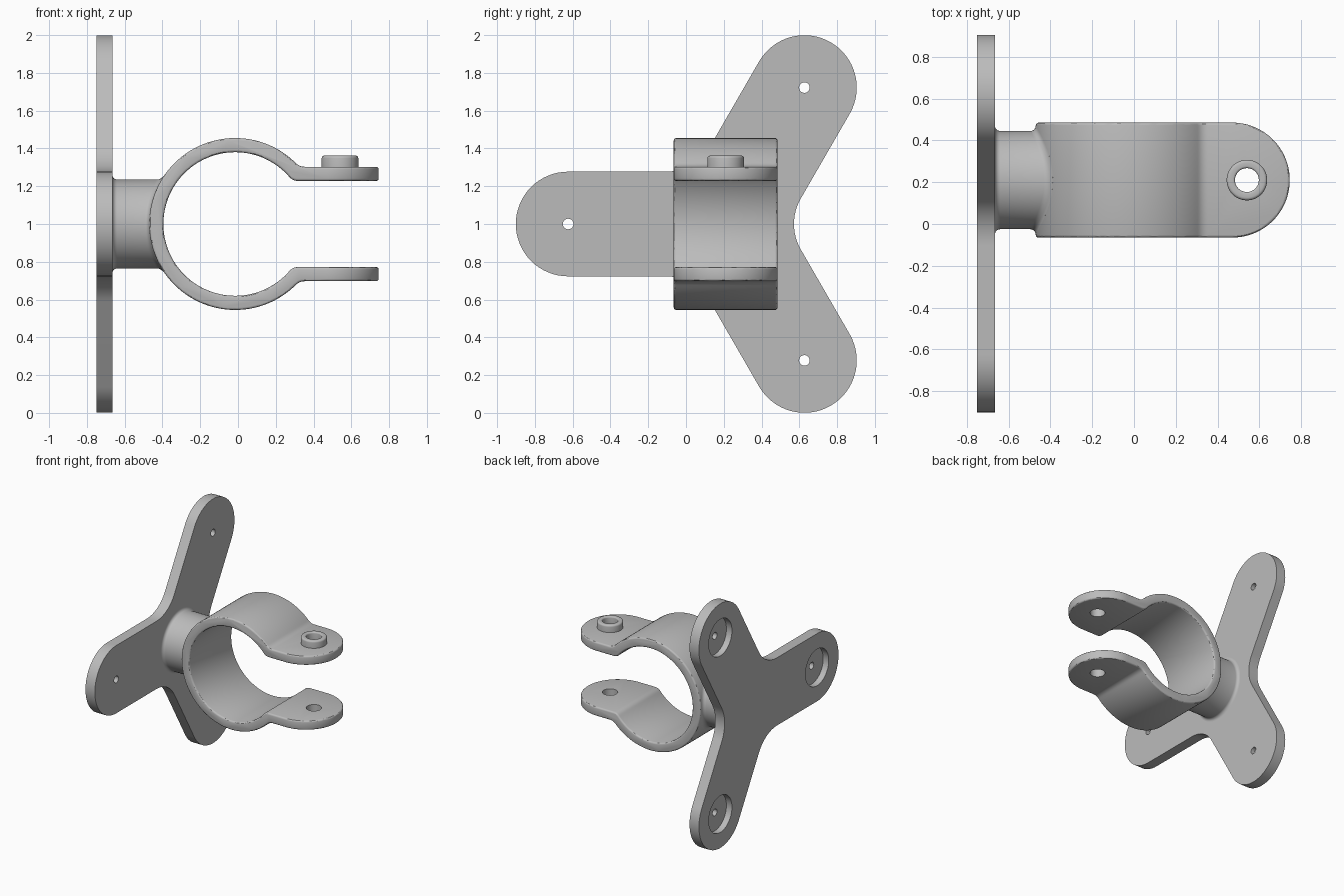
import bpy, bmesh
from math import sin, cos, pi, asin, sqrt, radians
from mathutils import Vector

if "Cube" in bpy.data.objects:
    bpy.data.objects.remove(bpy.data.objects["Cube"])

grey = bpy.data.materials.new("plain grey")
grey.use_nodes = True
colour = (0.5, 0.5, 0.5, 1)
grey.diffuse_color = colour
grey.node_tree.nodes["Principled BSDF"].inputs["Base Color"].default_value = colour

CY, CZ = 0.21, 1.0                       # shared centre line
PLATE_BACK, PLATE_FACE = -0.75, -0.665
ARM_HALF, ARM_REACH, WEB = 0.277, 0.834, 0.27
RING_X, OUTER, INNER = -0.015, 0.455, 0.38
EAR_IN, EAR_OUT = 0.228, 0.303           # ear heights from the centre line
WIDE, EAR_X, HOLE_X, HOLE = 0.275, 0.47, 0.54, 0.057
POST, FILLET = 0.235, 0.025


def loft(name, loops, caps=True, ring=False):
    """Skin equal-length point loops into one object."""
    bm = bmesh.new()
    rows = [[bm.verts.new(p) for p in loop] for loop in loops]
    n = len(rows[0])
    pairs = list(zip(rows, rows[1:])) + ([(rows[-1], rows[0])] if ring else [])
    for a, b in pairs:
        for i in range(n):
            j = (i + 1) % n
            bm.faces.new((a[i], a[j], b[j], b[i]))
    if caps and not ring:
        bm.faces.new(rows[0])
        bm.faces.new(rows[-1])
    bmesh.ops.recalc_face_normals(bm, faces=bm.faces)
    mesh = bpy.data.meshes.new(name)
    bm.to_mesh(mesh)
    bm.free()
    obj = bpy.data.objects.new(name, mesh)
    bpy.context.collection.objects.link(obj)
    mesh.materials.append(grey)
    return obj


def activate(obj):
    bpy.ops.object.select_all(action='DESELECT')
    obj.select_set(True)
    bpy.context.view_layer.objects.active = obj


def boolean(obj, cutter, operation):
    mod = obj.modifiers.new("cut", 'BOOLEAN')
    mod.operation, mod.solver, mod.object = operation, 'EXACT', cutter
    activate(obj)
    bpy.ops.object.modifier_apply(modifier=mod.name)
    bpy.data.objects.remove(cutter)


def smooth(obj):
    activate(obj)
    bpy.ops.object.shade_smooth_by_angle(angle=radians(30))


def arc(cx, cy, r, start, end, steps):
    return [(cx + r * cos(start + (end - start) * i / steps),
             cy + r * sin(start + (end - start) * i / steps)) for i in range(steps + 1)]


def disc_x(x, y, z, r, n=48):
    return [(x, y + r * cos(2 * pi * i / n), z + r * sin(2 * pi * i / n)) for i in range(n)]


def disc_z(x, y, z, r, n=48):
    return [(x + r * cos(2 * pi * i / n), y + r * sin(2 * pi * i / n), z) for i in range(n)]


def blend(a, corner, b, steps=6):
    """Rounded corner between two points."""
    a, c, b = Vector(a), Vector(corner), Vector(b)
    return [tuple(a.lerp(c, t).lerp(c.lerp(b, t), t))
            for t in (i / steps for i in range(steps + 1))]


# Three-armed mounting plate with rounded webs between the arms
outline, tips = [], []
web_dist = (ARM_HALF + WEB) / sin(pi / 3)
for k in range(3):
    a = pi / 3 + k * 2 * pi / 3
    tip = (CY + ARM_REACH * cos(a), CZ + ARM_REACH * sin(a))
    tips.append(tip)
    outline += arc(*tip, ARM_HALF, a - pi / 2, a + pi / 2, 32)
    w = a + pi / 3
    outline += arc(CY + web_dist * cos(w), CZ + web_dist * sin(w), WEB,
                   w + pi + pi / 6, w + pi - pi / 6, 12)
plate = loft("mounting_plate", [[(x, y, z) for y, z in outline]
                                for x in (PLATE_BACK, PLATE_FACE)])

# Screw holes with round recesses in the back
for y, z in tips:
    steps = ((-0.8, 0.15), (-0.7, 0.15), (-0.7, 0.028), (-0.6, 0.028))
    boolean(plate, loft("screw_cutter", [disc_x(x, y, z, r) for x, r in steps]), 'DIFFERENCE')
smooth(plate)


# Post between plate and ring, flared at both ends
def ring_surface(z):
    return RING_X - sqrt(OUTER ** 2 - (z - CZ) ** 2)


loops = [disc_x(PLATE_FACE - 0.01, CY, CZ, POST + FILLET, 96)]
for i in range(7):
    t = i / 6 * pi / 2
    loops.append(disc_x(PLATE_FACE + FILLET * (1 - cos(t)), CY, CZ,
                        POST + FILLET * (1 - sin(t)), 96))
for i in range(7):
    t = i / 6 * pi / 2
    loop = disc_x(0, CY, CZ, POST + FILLET * (1 - cos(t)), 96)
    loops.append([(ring_surface(z) - FILLET * (1 - sin(t)), y, z) for x, y, z in loop])
loops.append([(x + 0.01, y, z) for x, y, z in loops[-1]])
smooth(loft("post", loops, caps=False))

# Split clamp ring with two flat ears: upper half profile, then its mirror
out_a, in_a = asin(EAR_OUT / OUTER), asin(EAR_IN / INNER)
SOFT = 0.03


def on_ring(r, angle):
    return (RING_X + r * cos(angle), r * sin(angle))


out_corner, in_corner = on_ring(OUTER, out_a), on_ring(INNER, in_a)
out_start, in_start = out_a + SOFT / OUTER, in_a + SOFT / INNER
upper = arc(RING_X, 0, OUTER, pi, out_start, 64)[:-1]
upper += blend(on_ring(OUTER, out_start), out_corner, (out_corner[0] + SOFT, EAR_OUT))
upper += [(1.0, EAR_OUT), (1.0, EAR_IN)]
upper += blend((in_corner[0] + SOFT, EAR_IN), in_corner, on_ring(INNER, in_start))
upper += arc(RING_X, 0, INNER, in_start, pi, 64)[1:]
profile = upper + [(x, -z) for x, z in reversed(upper[1:-1])]
clamp = loft("clamp_ring", [[(x, y, CZ + z) for x, z in profile] for y in (CY - 0.4, CY + 0.4)])

# Trim to width with round ear ends, then soften the rims
plan = [(-1, CY - WIDE)] + arc(EAR_X, CY, WIDE, -pi / 2, pi / 2, 48) + [(-1, CY + WIDE)]
boolean(clamp, loft("plan_trim", [[(x, y, z) for x, y in plan] for z in (0.2, 1.8)]), 'INTERSECT')
bevel = clamp.modifiers.new("soft_rims", 'BEVEL')
bevel.width, bevel.segments = 0.013, 3
bevel.limit_method, bevel.angle_limit = 'ANGLE', radians(40)
activate(clamp)
bpy.ops.object.modifier_apply(modifier=bevel.name)
boolean(clamp, loft("bolt_cutter", [disc_z(HOLE_X, CY, z, HOLE) for z in (0.2, 1.8)]), 'DIFFERENCE')
smooth(clamp)

# Raised collar around the bolt hole of the upper ear
base, top, rim = CZ + EAR_OUT - 0.001, 1.362, 0.097
section = [(HOLE, base), (rim, base)]
section += arc(rim - 0.014, top - 0.014, 0.014, 0, pi / 2, 4)
section += arc(HOLE + 0.01, top - 0.01, 0.01, pi / 2, pi, 4)
smooth(loft("bolt_collar", [disc_z(HOLE_X, CY, z, r) for r, z in section], ring=True))
